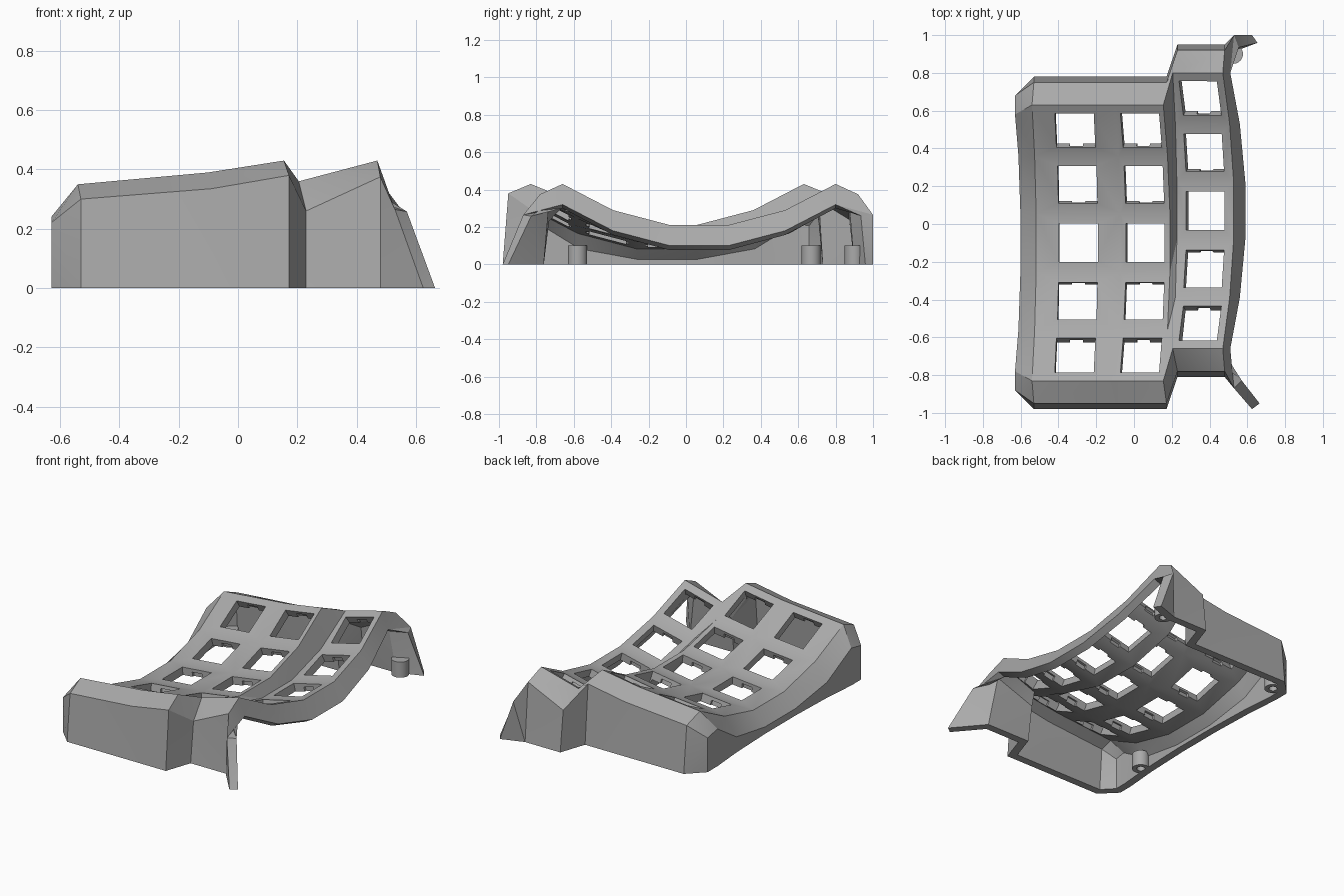
import bpy, bmesh, math
from mathutils import Vector, Matrix

cube = bpy.data.objects.get("Cube")
if cube:
    bpy.data.objects.remove(cube, do_unlink=True)

gray = bpy.data.materials.new("plain gray")
gray.use_nodes = True
gray.diffuse_color = (0.4, 0.4, 0.4, 1)
gray.node_tree.nodes["Principled BSDF"].inputs["Base Color"].default_value = (0.4, 0.4, 0.4, 1)

THICK = 0.05
CREST = 0.22


def make_object(name, bm):
    mesh = bpy.data.meshes.new(name)
    bm.to_mesh(mesh)
    bm.free()
    mesh.materials.append(gray)
    ob = bpy.data.objects.new(name, mesh)
    bpy.context.collection.objects.link(ob)
    return ob


def station(mid_y, crest_x, crest_z, lean, wall_x, drop, crest_y=0.73, bevel_y=0.85, foot_y=0.88):
    """One front-to-back section: wall foot, bevel, crest, curved key bed, and mirrored."""
    half = [(0.155, 0.0), (0.46, 0.08), (crest_y, CREST)]
    side = [(y, crest_x + lean * (CREST - w), crest_z - CREST + w) for y, w in half]
    side += [(bevel_y, wall_x, crest_z - drop), (foot_y, wall_x, 0)]
    front = [Vector((x, mid_y - y, z)) for y, x, z in reversed(side)]
    return front + [Vector((x, mid_y + y, z)) for y, x, z in side]


# Sections from left edge across the main bed to the offset third column
main_y, third_y = -0.1, 0.07
rim = station(main_y, -0.63, 0.24, 0.13, -0.63, 0.02, 0.68, 0.78, 0.78)
for p in rim:
    if p.z > 0:
        p.z = max(p.z, 0.045)
floor = [Vector((p.x, p.y, 0)) for p in rim]
third_edge = station(third_y, 0.47, 0.43, 0.26, 0.48, 0.055)

# Sloping open side, ending in a wing at the front and back
skirt = []
for p in third_edge:
    z = max(p.z - 0.11, 0)
    skirt.append(Vector((0.625 - 0.36 * z, p.y, z)))
skirt[0].y, skirt[1].y = -0.98, -0.87
skirt[-1].y = skirt[-2].y = 1.0

sections = [
    floor, rim,
    station(main_y, -0.54, 0.35, 0.1, -0.53, 0.05),
    station(main_y, -0.1, 0.39, 0.13, -0.09, 0.055),
    station(main_y, 0.155, 0.43, 0.16, 0.172, 0.05),
    station(third_y, 0.205, 0.36, 0.1, 0.23, 0.1),
    third_edge, skirt,
]

# Outer skin
bm = bmesh.new()
grid = [[bm.verts.new(p) for p in s] for s in sections]
for a, b in zip(grid, grid[1:]):
    for j in range(len(a) - 1):
        bm.faces.new((a[j], b[j], b[j + 1], a[j + 1]))
bmesh.ops.remove_doubles(bm, verts=bm.verts[:], dist=0.001)
bm.normal_update()

# Inner skin, with the foot kept on the ground
outer_faces, edges = bm.faces[:], [e for e in bm.edges if e.is_boundary]
inner = {}
for v in bm.verts[:]:
    n = v.normal.copy()
    if v.co.z < 0.001:
        n.z = 0
        n.normalize()
    p = v.co - n * THICK * min(v.calc_shell_factor(), 1.4)
    p.z = 0 if v.co.z < 0.001 else max(p.z, 0.004)
    inner[v] = p
inner = {v: bm.verts.new(p) for v, p in inner.items()}
for f in outer_faces:
    bm.faces.new([inner[v] for v in reversed(f.verts)])
for e in edges:
    a, b = e.verts
    bm.faces.new((a, b, inner[b], inner[a]))
bmesh.ops.recalc_face_normals(bm, faces=bm.faces[:])
bmesh.ops.triangulate(bm, faces=[f for f in bm.faces if len(f.verts) > 3])
shell = make_object("key_shell", bm)

# Square key openings with a clip recess low in the front and back walls
bm = bmesh.new()


def cut_box(frame, centre, size):
    m = frame @ Matrix.Translation(centre) @ Matrix.Diagonal((*size, 1))
    bmesh.ops.create_cube(bm, size=1, matrix=m)


for i in (2, 3, 5):
    for j in range(2, 7):
        a, b = sections[i], sections[i + 1]
        corners = (a[j], b[j], b[j + 1], a[j + 1])
        centre = sum(corners, Vector()) / 4
        along = (corners[1] + corners[2] - corners[0] - corners[3]).normalized()
        up = along.cross(corners[3] + corners[2] - corners[0] - corners[1]).normalized()
        across = up.cross(along)
        frame = Matrix((along, across, up)).transposed().to_4x4()
        frame.translation = centre
        cut_box(frame, (0, 0, 0), (0.207, 0.205, 0.16))
        cut_box(frame, (0, 0, -0.055), (0.07, 0.235, 0.07))
cutter = make_object("opening_cutter", bm)
cutter.hide_render = True

mod = shell.modifiers.new("openings", 'BOOLEAN')
mod.object = cutter
mod.operation = 'DIFFERENCE'
mod.solver = 'EXACT'
mod.use_self = True
bpy.context.view_layer.objects.active = shell
shell.select_set(True)
bpy.ops.object.modifier_apply(modifier=mod.name)
bpy.data.objects.remove(cutter, do_unlink=True)


# Hollow screw posts
def screw_post(name, x, y, height=0.1, sides=24):
    bm = bmesh.new()
    profile = [(0.025, 0), (0.052, 0), (0.052, height), (0, height), (0, 0.07), (0.025, 0.07)]
    rings = []
    for k in range(sides):
        t = k * math.tau / sides
        rings.append([bm.verts.new((x + r * math.cos(t), y + r * math.sin(t), z)) for r, z in profile])
    for k, a in enumerate(rings):
        b = rings[(k + 1) % sides]
        for q in (0, 1, 2, 4, 5):
            n = (q + 1) % len(profile)
            bm.faces.new((a[q], b[q], b[n], a[n]))
    bmesh.ops.remove_doubles(bm, verts=bm.verts[:], dist=0.0005)
    bmesh.ops.recalc_face_normals(bm, faces=bm.faces[:])
    return make_object(name, bm)


parts = [
    shell,
    screw_post("front_screw_post", -0.54, -0.58),
    screw_post("back_screw_post", -0.53, 0.67),
    screw_post("wing_screw_post", 0.525, 0.9),
]
for ob in parts:
    ob.select_set(True)
bpy.ops.object.shade_smooth_by_angle(angle=math.radians(20))
